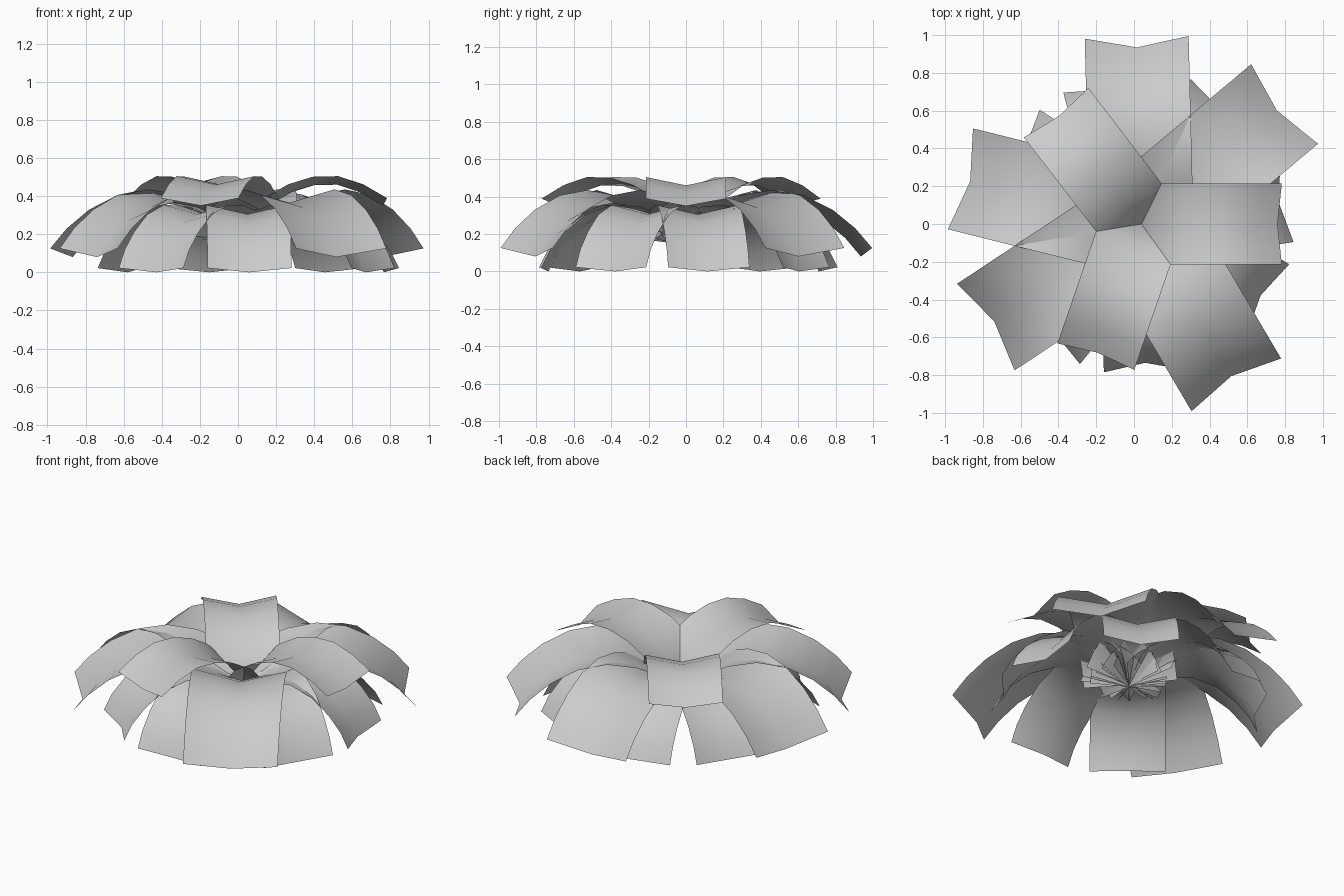
import bpy, bmesh, math
from mathutils import Vector, Matrix

if "Cube" in bpy.data.objects:
    bpy.data.objects.remove(bpy.data.objects["Cube"])

CENTRE_X = .04   # the plant's root sits slightly right of the bounding box centre


def leaf(name, angle, width, fold, profile):
    """Arched leaf card with a shallow V fold: profile is (radius, height) along the midrib."""
    bm = bmesh.new()
    pts = [Vector((r, 0, z)) for r, z in profile]
    rows = []
    for i, p in enumerate(pts):
        t = (pts[min(i + 1, len(pts) - 1)] - pts[max(i - 1, 0)]).normalized()
        n = Vector((-t.z, 0, t.x))            # upper side of the leaf
        side = Vector((0, width / 2, 0))
        rows.append([bm.verts.new(q) for q in (p - side + n * fold, p, p + side + n * fold)])
    for a, b in zip(rows, rows[1:]):
        for k in range(2):
            bm.faces.new((a[k], b[k], b[k + 1], a[k + 1]))
    bm.transform(Matrix.Translation((CENTRE_X, 0, 0)) @ Matrix.Rotation(math.radians(angle), 4, 'Z'))
    me = bpy.data.meshes.new(name)
    bm.to_mesh(me)
    bm.free()
    me.shade_smooth()
    ob = bpy.data.objects.new(name, me)
    bpy.context.collection.objects.link(ob)


# midrib profiles, from the centre outwards
upper = [(0, .15), (.04, .25), (.12, .35), (.24, .42), (.36, .457), (.48, .46), (.60, .42), (.72, .35)]
middle = [(0, .15), (.05, .22), (.15, .28), (.30, .34), (.45, .365), (.60, .34), (.74, .27), (.85, .18), (.935, .08)]
lower = [(0, .14), (.05, .20), (.15, .26), (.28, .30), (.40, .305), (.52, .26), (.62, .175), (.69, .09), (.735, 0)]

# name, width, fold depth, profile, directions in degrees
rings = [
    ("upper_leaf", .43, .045, upper, (0, 127.5, 251)),
    ("middle_leaf", .55, .07, middle, (40, 91.5, 166, 213.5, 300.5)),
    ("lower_leaf", .44, .05, lower, (9, 55.5, 105, 147.5, 230.5, 271.5, 329)),
]
for name, width, fold, profile, angles in rings:
    for i, a in enumerate(angles):
        leaf(f"{name}_{i + 1}", a, width, fold, profile)
